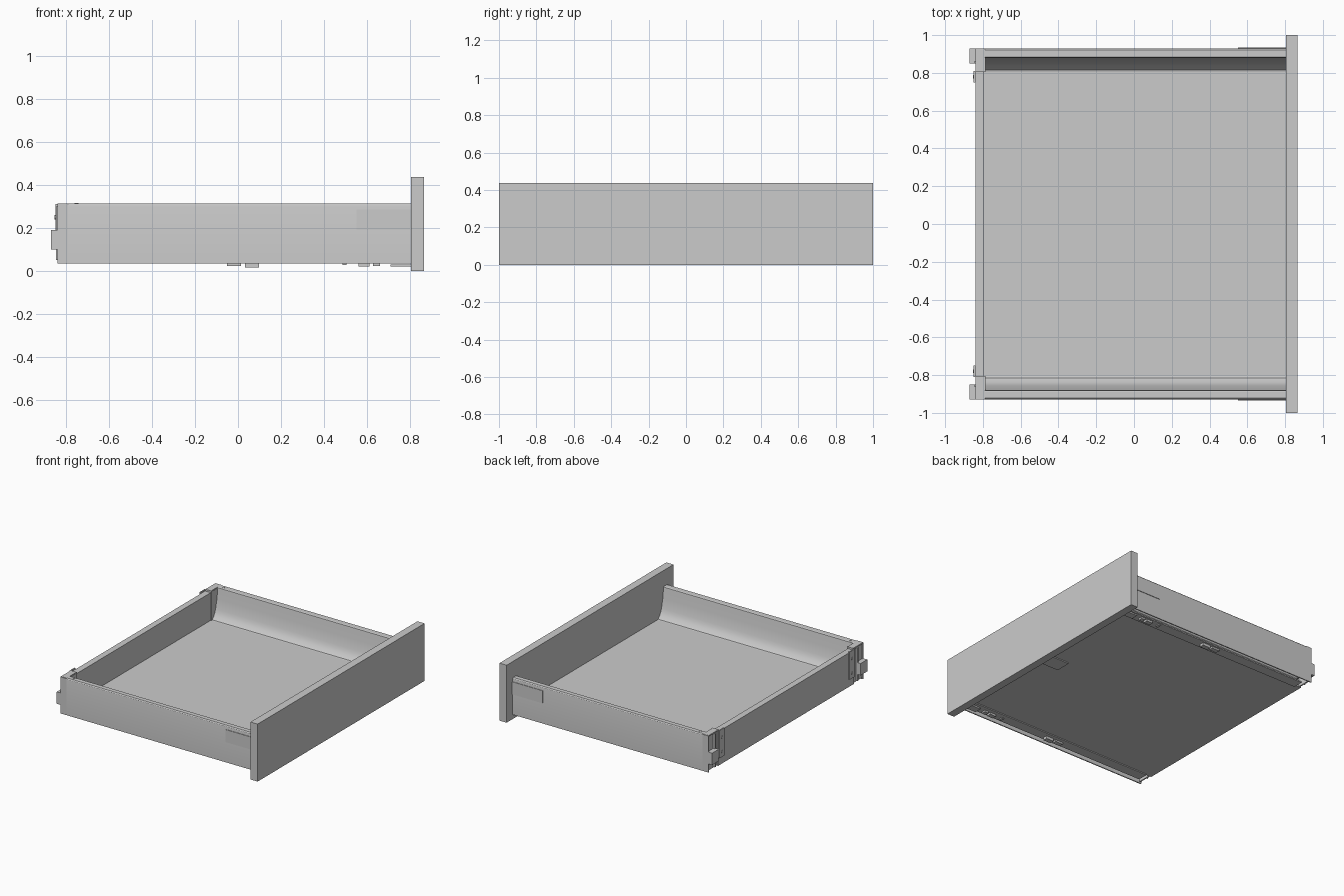
import bpy, bmesh, math

if "Cube" in bpy.data.objects:
    bpy.data.objects.remove(bpy.data.objects["Cube"])


def finish(bm, name, angle=None):
    bmesh.ops.recalc_face_normals(bm, faces=bm.faces)
    me = bpy.data.meshes.new(name)
    bm.to_mesh(me)
    bm.free()
    ob = bpy.data.objects.new(name, me)
    bpy.context.collection.objects.link(ob)
    if angle:
        bpy.ops.object.select_all(action='DESELECT')
        ob.select_set(True)
        bpy.context.view_layer.objects.active = ob
        bpy.ops.object.shade_smooth_by_angle(angle=math.radians(angle))
    return ob


def box(name, x, y, z):
    bm = bmesh.new()
    bmesh.ops.create_cube(bm, size=1)
    for v in bm.verts:
        v.co = [sum(r) / 2 + c * (r[1] - r[0]) for c, r in zip(v.co, (x, y, z))]
    return finish(bm, name)


def extrude_x(name, profile, x0, x1, s):
    """Extrude a closed (y, z) profile along x, mirrored when s = -1."""
    bm = bmesh.new()
    face = bm.faces.new([bm.verts.new((x0, s * y, z)) for y, z in profile])
    new = bmesh.ops.extrude_face_region(bm, geom=[face])['geom']
    verts = [g for g in new if isinstance(g, bmesh.types.BMVert)]
    bmesh.ops.translate(bm, verts=verts, vec=(x1 - x0, 0, 0))
    return finish(bm, name, 25)


def screw(name, loc, r, depth, along_x=False):
    bpy.ops.mesh.primitive_cylinder_add(vertices=16, radius=r, depth=depth, location=loc,
                                        rotation=(0, math.pi / 2 if along_x else 0, 0))
    ob = bpy.context.object
    ob.name = name
    bpy.ops.object.shade_smooth_by_angle()


# Main panels
box("drawer_front", (0.805, 0.865), (-1, 1), (0, 0.436))
box("drawer_floor", (-0.84, 0.805), (-0.815, 0.815), (0.042, 0.09))
box("drawer_back", (-0.84, -0.793), (-0.808, 0.808), (0.09, 0.3))

# Folded hollow side: outer wall, rim, sloping inner wall, runner flange
side = [(0.93, 0.035), (0.93, 0.298), (0.928, 0.308), (0.922, 0.314), (0.888, 0.314),
        (0.882, 0.31), (0.88, 0.3), (0.872, 0.23), (0.856, 0.16), (0.848, 0.138),
        (0.836, 0.115), (0.815, 0.092), (0.805, 0.09), (0.805, 0.035), (0.885, 0.035),
        (0.885, 0.044), (0.83, 0.044), (0.83, 0.09), (0.848, 0.112), (0.862, 0.14),
        (0.88, 0.22), (0.89, 0.304), (0.921, 0.304), (0.922, 0.035)]

for s, tag in ((1, "left"), (-1, "right")):
    def sbox(name, x, y, z):
        box(f"{name}_{tag}", x, sorted((s * y[0], s * y[1])), z)

    extrude_x(f"side_{tag}", side, -0.79, 0.805, s)
    sbox("side_wall_end", (-0.84, -0.79), (0.922, 0.93), (0.035, 0.312))
    sbox("front_fixing_plate", (0.55, 0.805), (0.93, 0.934), (0.19, 0.285))

    # Rear corner bracket
    sbox("bracket_cap", (-0.838, -0.79), (0.808, 0.925), (0.304, 0.314))
    sbox("bracket_plate", (-0.832, -0.822), (0.808, 0.925), (0.045, 0.304))
    sbox("bracket_inner_wall", (-0.838, -0.787), (0.806, 0.816), (0.045, 0.314))
    sbox("bracket_inside_face", (-0.797, -0.787), (0.812, 0.88), (0.09, 0.308))
    sbox("bracket_rear_flange", (-0.849, -0.84), (0.75, 0.81), (0.1, 0.31))
    sbox("bracket_upright", (-0.845, -0.83), (0.85, 0.862), (0.05, 0.3))
    sbox("rear_hook", (-0.87, -0.83), (0.85, 0.93), (0.1, 0.19))
    screw(f"rim_screw_{tag}", (-0.75, s * 0.9, 0.3145), 0.009, 0.004)
    for z in (0.14, 0.25):
        screw(f"flange_screw_{tag}", (-0.85, s * 0.78, z), 0.01, 0.005, True)

    # Runner clips under the flange
    for x0, x1, z in ((-0.05, 0.015, 0.022), (0.033, 0.098, 0.015), (0.485, 0.505, 0.027),
                      (0.56, 0.612, 0.02), (0.627, 0.66, 0.022)):
        sbox("runner_clip", (x0, x1), (0.835, 0.87), (z, 0.037))
    extrude_lever = [(0.825, 0.02), (0.88, 0.02), (0.88, 0.03), (0.825, 0.03)]
    extrude_x(f"release_lever_{tag}", extrude_lever, 0.71, 0.805, s)

# Latch plate under the floor
box("floor_latch_plate", (0.63, 0.78), (-0.08, 0.04), (0.034, 0.044))
